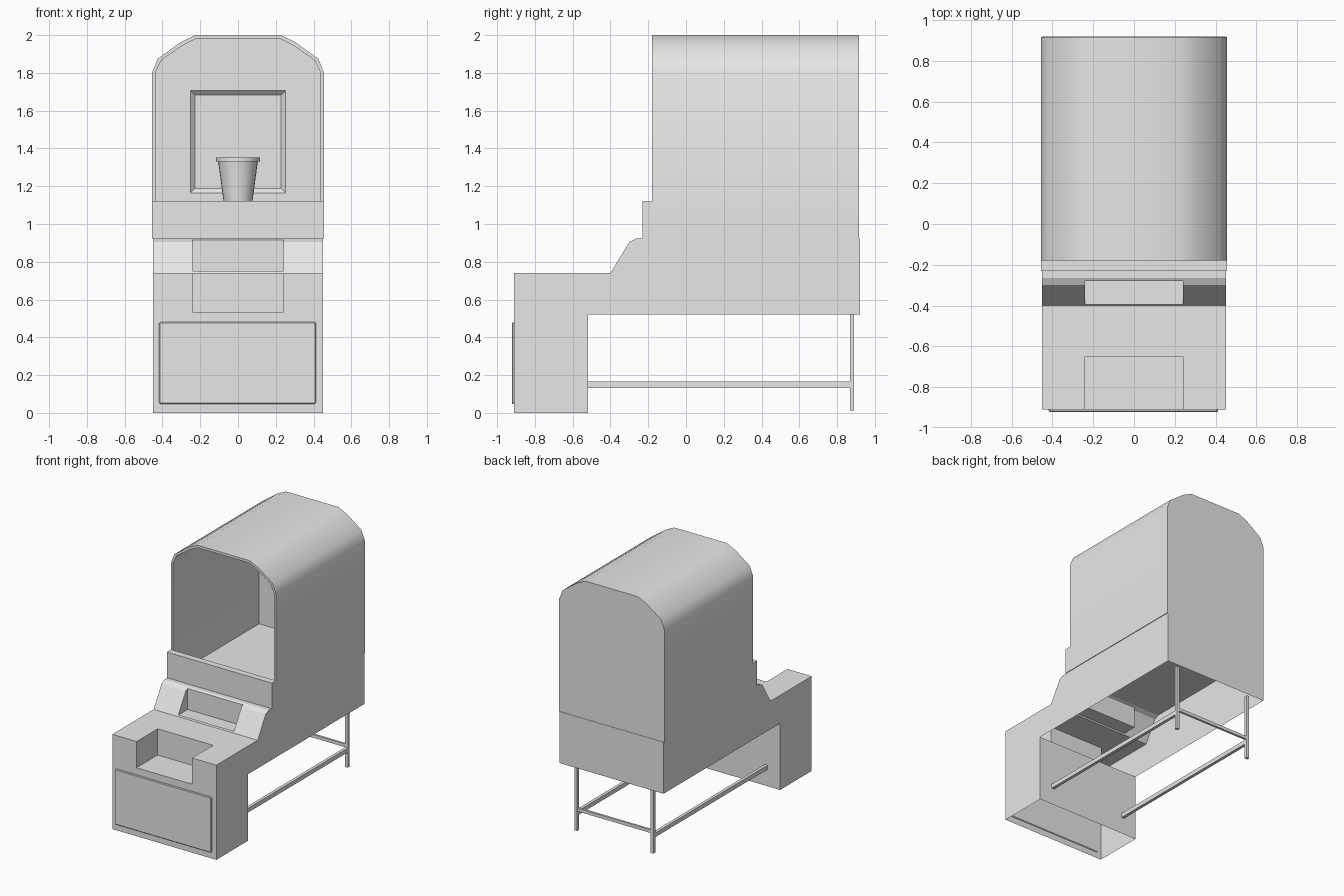
import bpy, bmesh, math
from mathutils import Vector

if "Cube" in bpy.data.objects:
    bpy.data.objects.remove(bpy.data.objects["Cube"], do_unlink=True)

GREY = (0.8, 0.8, 0.8, 1.0)
grey = bpy.data.materials.new("plain_grey")
grey.use_nodes = True
grey.diffuse_color = GREY
grey.node_tree.nodes["Principled BSDF"].inputs["Base Color"].default_value = GREY


def finish(name, bm):
    """Turn a bmesh into a named grey object."""
    bmesh.ops.recalc_face_normals(bm, faces=bm.faces)
    mesh = bpy.data.meshes.new(name)
    bm.to_mesh(mesh)
    bm.free()
    mesh.materials.append(grey)
    obj = bpy.data.objects.new(name, mesh)
    bpy.context.collection.objects.link(obj)
    return obj


def box(name, x, y, z, bevel=0):
    bm = bmesh.new()
    bmesh.ops.create_cube(bm, size=1)
    for v in bm.verts:
        v.co = [sum(r) / 2 + c * (r[1] - r[0]) for r, c in zip((x, y, z), v.co)]
    if bevel:
        bmesh.ops.bevel(bm, geom=bm.edges[:], offset=bevel, segments=1, affect='EDGES')
    return finish(name, bm)


def prism(name, points, direction):
    """Extrude a closed outline along a direction."""
    bm = bmesh.new()
    face = bm.faces.new([bm.verts.new(p) for p in points])
    new = bmesh.ops.extrude_face_region(bm, geom=[face])["geom"]
    bmesh.ops.translate(bm, vec=direction,
                        verts=[g for g in new if isinstance(g, bmesh.types.BMVert)])
    return finish(name, bm)


def cut(obj, cutters):
    """Subtract the cutters from an object, then discard them."""
    for c in cutters:
        mod = obj.modifiers.new("cut", 'BOOLEAN')
        mod.operation, mod.solver, mod.object = 'DIFFERENCE', 'EXACT', c
    graph = bpy.context.evaluated_depsgraph_get()
    mesh = bpy.data.meshes.new_from_object(obj.evaluated_get(graph))
    obj.modifiers.clear()
    obj.data = mesh
    for c in cutters:
        bpy.data.objects.remove(c, do_unlink=True)


def smooth(obj, degrees):
    bpy.ops.object.select_all(action='DESELECT')
    obj.select_set(True)
    bpy.context.view_layer.objects.active = obj
    bpy.ops.object.shade_smooth_by_angle(angle=math.radians(degrees))


def arch(half, top, base, inset):
    """Outline of the hood, half of it mirrored across x."""
    side = [(half, base), (half, 1.8), (0.425 - inset, 1.875 - inset / 2),
            (0.3 - inset / 2, 1.965 - inset), (0.225, top)]
    return side + [(-x, z) for x, z in reversed(side)]


# Cabinet: stepped side profile with a front tray and a slot in the slope
profile = [(-0.91, 0), (-0.91, 0.74), (-0.4, 0.74), (-0.3, 0.905), (-0.265, 0.922),
           (0.92, 0.922), (0.92, 0.52), (-0.52, 0.52), (-0.52, 0)]
cabinet = prism("cabinet", [(-0.45, y, z) for y, z in profile], (0.9, 0, 0))
cut(cabinet, [box("tray_cutter", (-0.24, 0.24), (-1, -0.65), (0.535, 0.8)),
              box("slot_cutter", (-0.24, 0.24), (-0.5, -0.28), (0.75, 0.915))])

# The cabinet is a thin shell, open underneath
bm = bmesh.new()
bm.from_mesh(cabinet.data)
under = [f for f in bm.faces if f.normal.z < -0.9
         and f.calc_center_median().z < 0.525]
bmesh.ops.delete(bm, geom=under, context='FACES')
bm.to_mesh(cabinet.data)
bm.free()

# Hood: hollow arch with a closed back and a bevelled recess in the back wall
hood = prism("hood", [(x, -0.18, z) for x, z in arch(0.455, 2.0, 0.922, 0)], (0, 1.097, 0))
inner = prism("hood_cutter", [(x, -0.3, z) for x, z in arch(0.437, 1.98, 0.8, 0.018)],
              (0, 1.185, 0))
bm = bmesh.new()
bmesh.ops.create_cube(bm, size=1)
for v in bm.verts:
    deep = v.co.y > 0
    grow = 0 if deep else 0.03
    v.co = Vector((math.copysign(0.228 + grow, v.co.x), 0.908 if deep else 0.88,
                   1.435 + math.copysign(0.247 + grow, v.co.z)))
recess = finish("recess_cutter", bm)
cut(hood, [inner, recess])
smooth(hood, 40)

# Front board across the hood opening
box("front_board", (-0.455, 0.455), (-0.23, -0.178), (0.922, 1.122))

# Front door plate
box("door", (-0.418, 0.412), (-0.922, -0.905), (0.048, 0.48), 0.005)

# Target cup with a rolled rim, spun from a half section
bm = bmesh.new()
section = [(0, 0.924), (0.05, 0.924), (0.105, 1.33), (0.116, 1.33), (0.116, 1.352),
           (0.1, 1.352), (0.046, 0.935), (0, 0.935)]
verts = [bm.verts.new((x, 0.72, z)) for x, z in section]
edges = [bm.edges.new(pair) for pair in zip(verts, verts[1:])]
bmesh.ops.spin(bm, geom=verts + edges, cent=(0, 0.72, 0), axis=(0, 0, 1),
               angle=math.tau, steps=24)
bmesh.ops.remove_doubles(bm, verts=bm.verts, dist=0.0005)
smooth(finish("cup", bm), 35)

# Rear stand: legs, long rails and a cross bar
for side, s in (("left", 1), ("right", -1)):
    x = (0.33 * s - 0.012, 0.33 * s + 0.012)
    box(side + "_leg", x, (0.867, 0.89), (0.012, 0.53))
    box(side + "_rail", x, (-0.53, 0.867), (0.132, 0.165))
box("cross_bar", (-0.318, 0.318), (0.87, 0.887), (0.165, 0.19))
